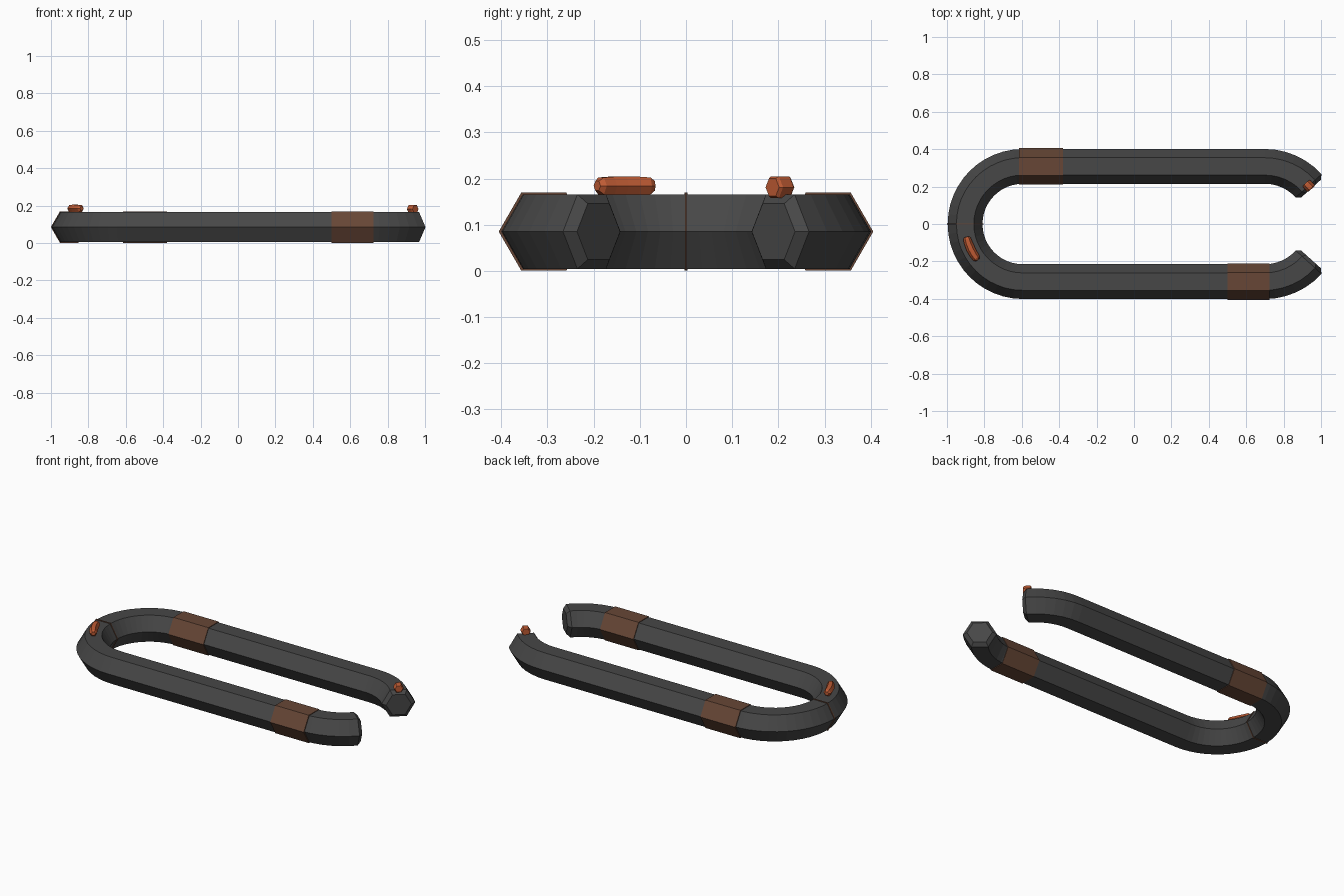
import bpy, bmesh, math
from mathutils import Vector

cube = bpy.data.objects.get("Cube")
if cube:
    bpy.data.objects.remove(cube, do_unlink=True)


def material(name, rgb):
    mat = bpy.data.materials.new(name)
    mat.use_nodes = True
    mat.diffuse_color = (*rgb, 1)
    mat.node_tree.nodes["Principled BSDF"].inputs["Base Color"].default_value = (*rgb, 1)
    return mat


DARK = material("dark grey", (0.063, 0.063, 0.063))
BROWN = material("copper brown", (0.135, 0.062, 0.037))
ORANGE = material("orange", (0.52, 0.105, 0.034))

MID_Z = 0.085      # height of the bar centre line
ARM_Y = 0.308      # distance of each arm from the middle, also the bend radius
BEND_X = -0.595    # centre of the round end
HOOK_X = 0.70      # where the hooked tips begin
HOOK_R = 0.314
HOOK_TURN = math.radians(48)
BAR_R = 0.093
BAND_R = 0.0975


def sweep(name, stations, mat):
    """Hexagonal tube; each station is (x, y, z, heading, radius)."""
    bm = bmesh.new()
    rings = []
    for x, y, z, heading, r in stations:
        side = Vector((math.sin(heading), -math.cos(heading), 0))
        ring = []
        for k in range(6):
            a = k * math.pi / 3
            offset = side * (r * math.cos(a)) + Vector((0, 0, r * math.sin(a)))
            ring.append(bm.verts.new(Vector((x, y, z)) + offset))
        rings.append(ring)
    for a, b in zip(rings, rings[1:]):
        for k in range(6):
            n = (k + 1) % 6
            bm.faces.new((a[k], a[n], b[n], b[k]))
    bm.faces.new(rings[0])
    bm.faces.new(rings[-1])
    bmesh.ops.recalc_face_normals(bm, faces=bm.faces)
    mesh = bpy.data.meshes.new(name)
    bm.to_mesh(mesh)
    bm.free()
    mesh.materials.append(mat)
    obj = bpy.data.objects.new(name, mesh)
    bpy.context.collection.objects.link(obj)
    return obj


def bend_station(angle, z, r):
    """Point on the round end; angle is measured from +x."""
    return (BEND_X + ARM_Y * math.cos(angle), ARM_Y * math.sin(angle), z,
            angle + math.pi / 2, r)


def hook_station(turn, r, extra=0.0, z=MID_Z):
    """Point on the left hooked tip, pushed on along its heading by extra."""
    x = HOOK_X + HOOK_R * math.sin(turn) + extra * math.cos(turn)
    y = ARM_Y - HOOK_R * (1 - math.cos(turn)) - extra * math.sin(turn)
    return (x, y, z, -turn, r)


# Main bar: hooked tip, arm, round end, arm, hooked tip
hook = [hook_station(HOOK_TURN * i / 6, BAR_R) for i in range(7)]
hook.append(hook_station(HOOK_TURN, 0.07, 0.02))
left_half = [(x, y, z, h + math.pi, r) for x, y, z, h, r in reversed(hook)]
right_half = [(x, -y, z, -h + math.tau, r) for x, y, z, h, r in hook]
bend = [bend_station(math.pi / 2 + math.pi * i / 24, MID_Z, BAR_R) for i in range(25)]
sweep("link_bar", left_half + bend + right_half, DARK)

# Coloured bands around the arms
for name, x0, x1, y in (("left_band", -0.615, -0.38, ARM_Y),
                        ("right_band", 0.50, 0.725, -ARM_Y)):
    sweep(name, [(x0, y, MID_Z, 0, BAND_R), (x1, y, MID_Z, 0, BAND_R)], BROWN)

# Thin ring at the middle of the round end
sweep("bend_ring", [bend_station(math.pi + s * 0.01, MID_Z, BAND_R) for s in (-1, 1)], BROWN)

# Raised bead following the round end
bead = []
for offset, r in ((-0.225, 0.012), (-0.19, 0.021), (-0.1, 0.023), (0, 0.024),
                  (0.1, 0.023), (0.19, 0.021), (0.225, 0.012)):
    bead.append(bend_station(math.pi + 0.45 + offset, 0.184, r))
sweep("bend_bead", bead, ORANGE)

# Small peg on the left tip
sweep("tip_peg", [hook_station(HOOK_TURN, r, e, 0.181)
                  for e, r in ((-0.021, 0.022), (-0.014, 0.027),
                               (0.016, 0.027), (0.023, 0.022))], ORANGE)
